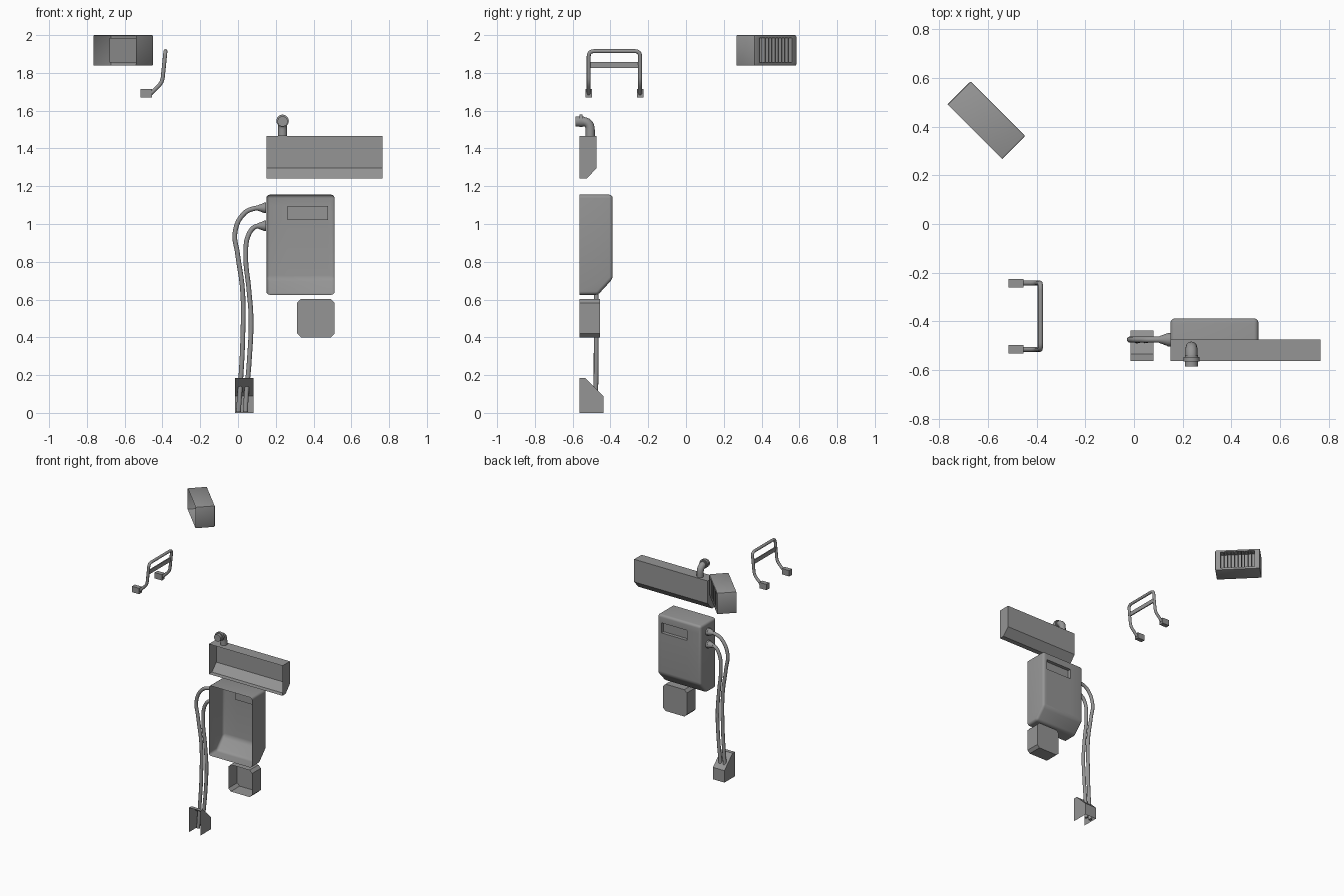
import bpy, bmesh, math
from mathutils import Vector, Matrix

if "Cube" in bpy.data.objects:
    bpy.data.objects.remove(bpy.data.objects["Cube"])

# Dark grey paint shared by all parts
paint = bpy.data.materials.new("dark_grey")
paint.diffuse_color = (.3, .3, .3, 1)
paint.use_nodes = True
paint.node_tree.nodes["Principled BSDF"].inputs["Base Color"].default_value = paint.diffuse_color


def finish(bm, name):
    me = bpy.data.meshes.new(name)
    bm.to_mesh(me)
    bm.free()
    ob = bpy.data.objects.new(name, me)
    bpy.context.collection.objects.link(ob)
    return smooth(ob)


def smooth(ob):
    bpy.ops.object.select_all(action='DESELECT')
    bpy.context.view_layer.objects.active = ob
    ob.select_set(True)
    ob.data.materials.clear()
    ob.data.materials.append(paint)
    bpy.ops.object.shade_smooth_by_angle(angle=math.radians(32))
    return ob


def shell(name, profile, x0, x1, bevel=0, segs=1, only_y=False, open_bottom=False, recess=None):
    """Thin cover: (y, z) profile extruded in x, open at the wall side (-y)."""
    bm = bmesh.new()
    a, b = [[bm.verts.new((x, y, z)) for y, z in profile] for x in (x0, x1)]
    bm.faces.new(a)
    bm.faces.new(b[::-1])
    n = len(profile)
    for i in range(n):
        j = (i + 1) % n
        bm.faces.new((a[i], b[i], b[j], a[j]))
    bmesh.ops.recalc_face_normals(bm, faces=bm.faces[:])
    bm.normal_update()
    drop = [f for f in bm.faces if f.normal.y < -.9 or (open_bottom and f.normal.z < -.9)]
    bmesh.ops.delete(bm, geom=drop, context='FACES')
    if bevel:
        edges = [e for e in bm.edges if not e.is_boundary]
        if only_y:
            edges = [e for e in edges if abs(e.verts[0].co.y - e.verts[1].co.y) > .01]
        bmesh.ops.bevel(bm, geom=edges, offset=bevel, segments=segs, profile=.5, affect='EDGES')
    if recess:
        rx0, rx1, rz0, rz1, depth = recess
        ymax = max(v.co.y for v in bm.verts)
        for co, no in (((rx0, 0, 0), (1, 0, 0)), ((rx1, 0, 0), (1, 0, 0)),
                       ((0, 0, rz0), (0, 0, 1)), ((0, 0, rz1), (0, 0, 1))):
            bm.normal_update()
            faces = [f for f in bm.faces if f.normal.y > .99 and f.calc_center_median().y > ymax - 1e-4]
            geom = set(faces)
            for f in faces:
                geom.update(f.edges)
                geom.update(f.verts)
            bmesh.ops.bisect_plane(bm, geom=list(geom), plane_co=co, plane_no=no)
        bm.normal_update()
        hole = [f for f in bm.faces if f.normal.y > .99
                and rx0 < f.calc_center_median().x < rx1 and rz0 < f.calc_center_median().z < rz1]
        bmesh.ops.inset_individual(bm, faces=hole, thickness=.0005, depth=-depth)
    return finish(bm, name)


def box(name, x, y, z):
    bm = bmesh.new()
    size = Vector((x[1] - x[0], y[1] - y[0], z[1] - z[0]))
    mid = Vector((sum(x) / 2, sum(y) / 2, sum(z) / 2))
    bmesh.ops.create_cube(bm, size=1, matrix=Matrix.Translation(mid) @ Matrix.Diagonal((*size, 1)))
    return finish(bm, name)


def cone(name, mid, axis, r1, r2, depth):
    bm = bmesh.new()
    rot = Vector(axis).to_track_quat('Z', 'Y').to_matrix().to_4x4()
    bmesh.ops.create_cone(bm, cap_ends=True, segments=24, radius1=r1, radius2=r2, depth=depth,
                          matrix=Matrix.Translation(mid) @ rot)
    return finish(bm, name)


def tube(name, pts, radius, auto=False):
    cu = bpy.data.curves.new(name, 'CURVE')
    cu.dimensions = '3D'
    cu.bevel_depth = radius
    cu.bevel_resolution = 4
    cu.use_fill_caps = True
    cu.resolution_u = 8
    sp = cu.splines.new('BEZIER' if auto else 'POLY')
    store = sp.bezier_points if auto else sp.points
    store.add(len(pts) - 1)
    for p, co in zip(store, pts):
        if auto:
            p.co = co
            p.handle_left_type = p.handle_right_type = 'AUTO'
        else:
            p.co = (*co, 1)
    ob = bpy.data.objects.new(name, cu)
    bpy.context.collection.objects.link(ob)
    bpy.ops.object.select_all(action='DESELECT')
    bpy.context.view_layer.objects.active = ob
    ob.select_set(True)
    bpy.ops.object.convert(target='MESH')
    return smooth(bpy.context.view_layer.objects.active)


def fillet(pts, r, n=6):
    pts = [Vector(p) for p in pts]
    out = [pts[0]]
    for p, c, q in zip(pts, pts[1:], pts[2:]):
        s, e = c + (p - c).normalized() * r, c + (q - c).normalized() * r
        for i in range(n + 1):
            t = i / n
            out.append(s * (1 - t) ** 2 + c * 2 * t * (1 - t) + e * t * t)
    return out + [pts[-1]]


W = -.563  # wall plane

# Main cabinet with display recess
shell("cabinet", [(W, .625), (-.466, .625), (-.388, .71), (-.388, 1.155), (W, 1.155)], .15, .511,
      bevel=.018, segs=4, recess=(.262, .477, 1.02, 1.096, .025))

# Small junction box with cut corners
shell("junction_box", [(W, .4), (-.456, .4), (-.456, .603), (W, .603)], .313, .511,
      bevel=.02, only_y=True)

# Long trough cover with chamfered lower edge
shell("long_cover", [(W, 1.24), (-.525, 1.24), (-.474, 1.296), (-.474, 1.467), (W, 1.467)], .15, .766)

# Floor cover for the cables
shell("floor_cover", [(W, 0), (-.438, 0), (-.438, .09), (-.535, .185), (W, .185)], -.015, .081,
      open_bottom=True)

# Elbow pipe on the long cover
px = .236
tube("elbow_pipe", fillet([(px, -.507, 1.467), (px, -.507, 1.543), (px, -.575, 1.543)], .045, 8), .024)
cone("pipe_end", (px, -.562, 1.543), (0, -1, 0), .027, .027, .046)
cone("pipe_ring", (px, -.556, 1.546), (0, -1, 0), .033, .033, .018)

# Cables and their tapered plugs
cables = [
    [(.12, 1.085), (.09, 1.083), (.035, 1.058), (-.015, .96), (-.002, .84), (.024, .65),
     (.025, .39), (.014, .17), (.002, .005)],
    [(.12, .99), (.09, .985), (.055, .94), (.041, .84), (.058, .65), (.069, .5),
     (.06, .28), (.043, .08), (.04, .005)],
]
for i, path in enumerate(cables):
    pts = [(x, -.475 if z > .2 else -.478, z) for x, z in path]
    tube(f"cable_{i}", pts, .0125, auto=True)
    z = path[0][1]
    cone(f"plug_{i}", (.122, -.475, z), (-1, 0, 0), .028, .013, .04)
    cone(f"plug_collar_{i}", (.1435, -.475, z), (-1, 0, 0), .028, .028, .012)

# Bracket handle: bent tube, flat bar and two feet
ya, yb = -.515, -.243
half = [(-.462, 1.69), (-.401, 1.75), (-.384, 1.915)]
path = [(x, ya, z) for x, z in half] + [(x, yb, z) for x, z in half[::-1]]
tube("bracket_tube", fillet(path, .028), .0105)
box("bracket_bar", (-.397, -.389), (ya, yb), (1.827, 1.858))
for i, y in enumerate((ya, yb)):
    box(f"bracket_foot_{i}", (-.515, -.455), (y - .017, y + .017), (1.67, 1.714))

# Angled grille box: recessed front with thin upright slats
turn = Matrix.Translation((-.606, .427, 0)) @ Matrix.Rotation(-math.pi / 4, 4, 'Z')
hx, hy = .159, .067
vent = [shell("vent_box", [(-hy, 1.838), (hy, 1.838), (hy, 2), (-hy, 2)], -hx, hx, bevel=.007, segs=2,
              recess=(-.122, .122, 1.855, 1.985, .05))]
for i in range(9):
    x = -.122 + .244 * (i + 1) / 10
    vent.append(box(f"vent_slat_{i}", (x - .0015, x + .0015), (hy - .05, hy - .004), (1.855, 1.985)))
for ob in vent:
    ob.data.transform(turn)
